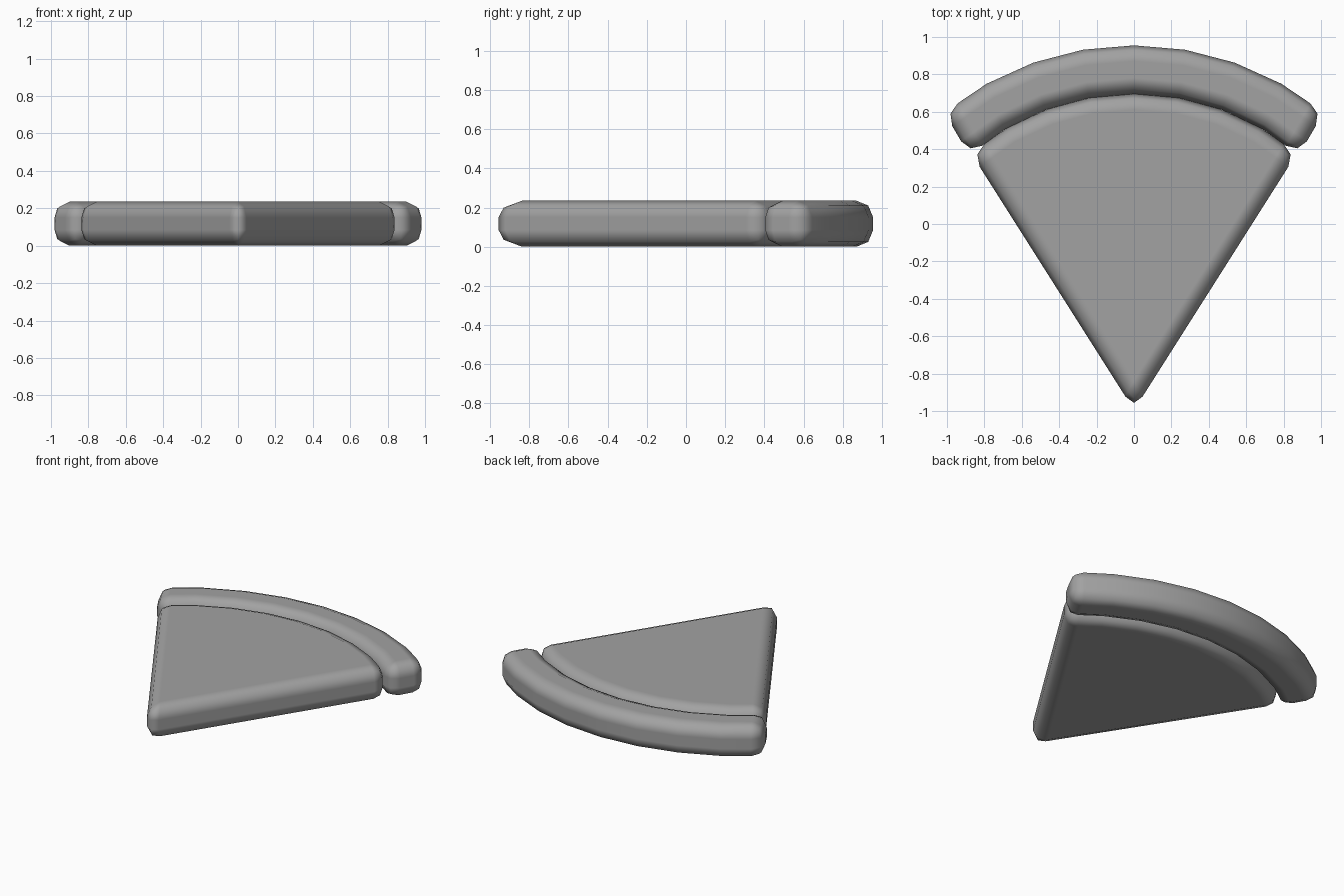
import bpy
from math import sin, cos, radians

cube = bpy.data.objects.get("Cube")
if cube:
    bpy.data.objects.remove(cube)

HEIGHT = 0.235
ARC_CENTRE_Y = -0.66
STEPS = 8

grey = bpy.data.materials.new("plain grey")
grey.use_nodes = True
colour = (0.36, 0.36, 0.36, 1)
grey.diffuse_color = colour
grey.node_tree.nodes["Principled BSDF"].inputs["Base Color"].default_value = colour


def arc(radius, half_angle):
    """Points from right to left along an arc bulging to the back."""
    angles = [radians(half_angle * (1 - 2 * i / STEPS)) for i in range(STEPS + 1)]
    return [(radius * sin(a), ARC_CENTRE_Y + radius * cos(a)) for a in angles]


def rounded_slab(name, outline, rounding):
    """Extrude an outline upwards and round its edges."""
    n = len(outline)
    verts = [(x, y, z) for z in (0, HEIGHT) for x, y in outline]
    faces = [list(range(n))[::-1], list(range(n, 2 * n))]
    faces += [(i, (i + 1) % n, n + (i + 1) % n, n + i) for i in range(n)]
    mesh = bpy.data.meshes.new(name)
    mesh.from_pydata(verts, [], faces)
    mesh.materials.append(grey)
    mesh.shade_smooth()
    obj = bpy.data.objects.new(name, mesh)
    bpy.context.collection.objects.link(obj)
    bevel = obj.modifiers.new("rounded edges", "BEVEL")
    bevel.width = rounding
    bevel.segments = 2
    bevel.limit_method = "ANGLE"
    bevel.angle_limit = radians(25)
    bevel.harden_normals = True
    return obj


# Wedge: pointed tip at the front, curved edge at the back
rounded_slab("slice_wedge", [(0, -0.995)] + arc(1.355, 40), 0.085)

# Crust: curved bar along the back of the wedge
rounded_slab("crust", arc(1.615, 38.9) + arc(1.355, 40.6)[::-1], 0.085)
